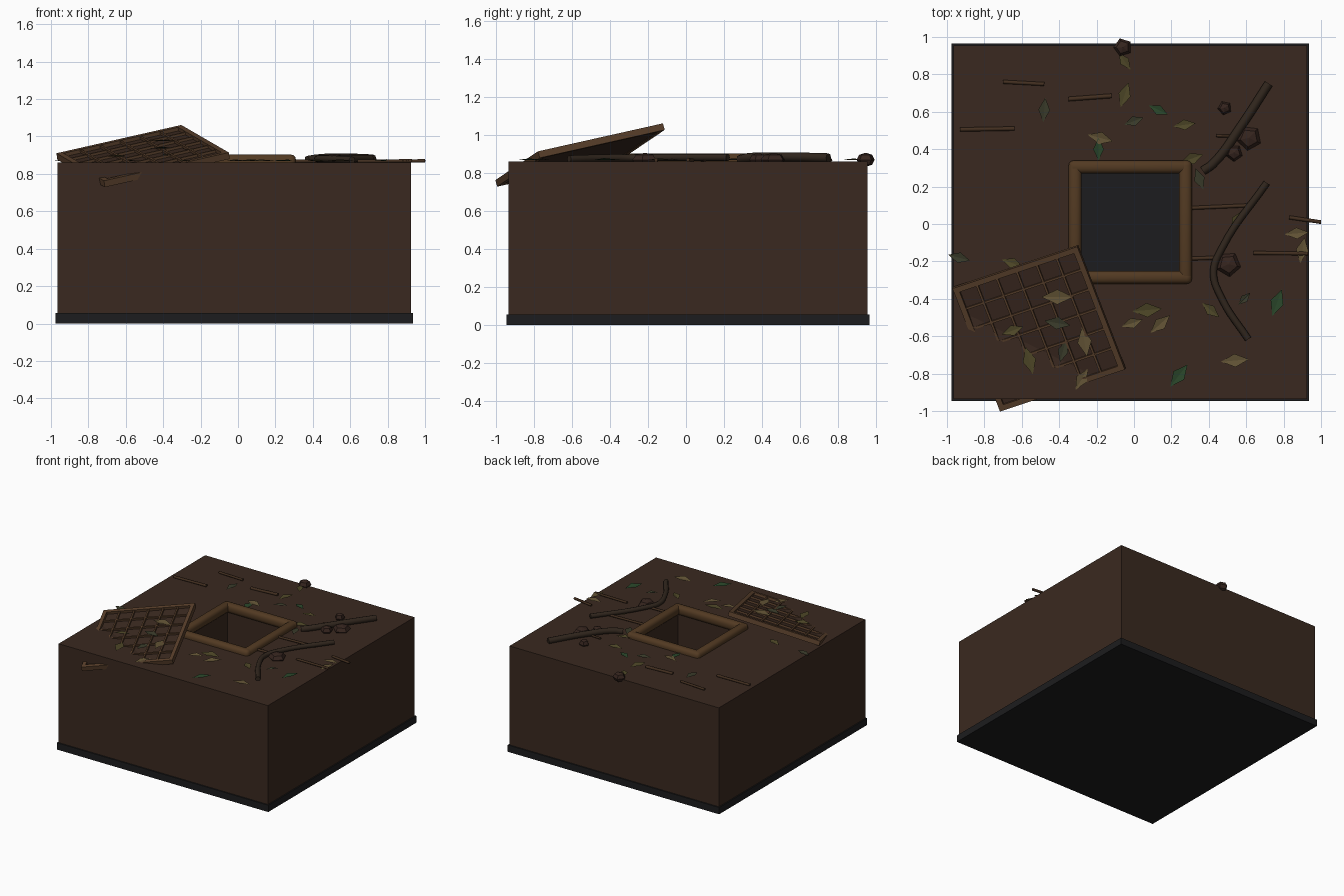
import bpy, bmesh, math, random
from mathutils import Vector, Matrix

if "Cube" in bpy.data.objects:
    bpy.data.objects.remove(bpy.data.objects["Cube"])
random.seed(4)
CX, CY, TOP = -0.02, 0.01, 0.862


def mat(name, rgb):
    m = bpy.data.materials.new(name)
    m.diffuse_color = (*rgb, 1)
    m.use_nodes = True
    m.node_tree.nodes["Principled BSDF"].inputs["Base Color"].default_value = m.diffuse_color
    return m


soil_m = mat("soil", (0.042, 0.022, 0.014))
base_m = mat("base", (0.012, 0.012, 0.013))
wood_m = mat("wood", (0.085, 0.042, 0.016))
bar_m = mat("grate_wood", (0.10, 0.05, 0.024))
root_m = mat("root", (0.030, 0.019, 0.012))
twig_m = mat("twig", (0.055, 0.028, 0.014))
stone_m = mat("stone", (0.036, 0.018, 0.013))
LEAF = {"t": mat("leaf_tan", (0.12, 0.085, 0.035)), "o": mat("leaf_olive", (0.075, 0.062, 0.02)),
        "g": mat("leaf_green", (0.022, 0.06, 0.022)), "d": mat("leaf_dark", (0.04, 0.042, 0.022))}


def finish(name, bm, m, smooth=False):
    bmesh.ops.recalc_face_normals(bm, faces=bm.faces)
    me = bpy.data.meshes.new(name)
    bm.to_mesh(me)
    bm.free()
    ob = bpy.data.objects.new(name, me)
    bpy.context.collection.objects.link(ob)
    me.materials.append(m)
    if smooth:
        for p in me.polygons:
            p.use_smooth = True
    return ob


def add_box(bm, size, loc, M=Matrix()):
    bmesh.ops.create_cube(bm, size=1, matrix=M @ Matrix.Translation(loc) @ Matrix.Diagonal((*size, 1)))


def tube(name, pts, r, m, kind='POLY', res=1):
    cu = bpy.data.curves.new(name, 'CURVE')
    cu.dimensions = '3D'
    cu.bevel_depth, cu.bevel_resolution = r, res
    cu.use_fill_caps = True
    cu.resolution_u = 6
    s = cu.splines.new(kind)
    n = len(pts)
    if kind == 'BEZIER':
        s.bezier_points.add(n - 1)
        for p, c in zip(s.bezier_points, pts):
            p.co = c
            p.handle_left_type = p.handle_right_type = 'AUTO'
    else:
        s.points.add(n - 1)
        for p, c in zip(s.points, pts):
            p.co = (*c, 1)
    cu.materials.append(m)
    ob = bpy.data.objects.new(name, cu)
    bpy.context.collection.objects.link(ob)
    return ob


# base plate
bm = bmesh.new()
add_box(bm, (1.91, 1.91, 0.055), (CX, CY, 0.0275))
finish("base_plate", bm, base_m)

# soil block with a square pit
bm = bmesh.new()
loops = []
for h, z in ((0.945, 0.05), (0.945, TOP), (0.28, TOP), (0.28, 0.05)):
    loops.append([bm.verts.new((CX + sx * h, CY + sy * h, z))
                  for sx, sy in ((-1, -1), (1, -1), (1, 1), (-1, 1))])
for k in range(4):
    a, b = loops[k], loops[(k + 1) % 4]
    for i in range(4):
        j = (i + 1) % 4
        bm.faces.new((a[i], a[j], b[j], b[i]))
finish("soil_block", bm, soil_m)

# rounded pit rim
bm = bmesh.new()
for k in range(4):
    R = Matrix.Translation((CX, CY, 0)) @ Matrix.Rotation(k * math.pi / 2, 4, 'Z')
    add_box(bm, (0.66, 0.07, 0.075), (0, -0.295, 0.866), R)
rim = finish("pit_rim", bm, wood_m, True)
bv = rim.modifiers.new("round", 'BEVEL')
bv.width, bv.segments = 0.028, 3

# tilted grate sunk into the soil: local x along the top edge, y down the slope
A, B, D = Vector((-0.945, -0.345, 0.895)), Vector((-0.305, -0.13, 1.04)), Vector((-0.71, -0.985, 0.75))
ux = (B - A).normalized()
n = ux.cross(A - D).normalized()
uy = n.cross(ux)
mid = (B + D) / 2
G = Matrix.Translation(mid) @ Matrix((ux, uy, n)).transposed().to_4x4()
bm = bmesh.new()
S = 0.345
for s in (-1, 1):
    add_box(bm, (2 * S + 0.03, 0.03, 0.036), (0, s * S, 0), G)
    add_box(bm, (0.03, 2 * S - 0.03, 0.036), (s * S, 0, 0), G)
for k in range(1, 6):
    t = -S + k * S / 3
    add_box(bm, (2 * S, 0.012, 0.014), (0, t, 0.005), G)
    add_box(bm, (0.012, 2 * S, 0.014), (t, 0, 0.007), G)
finish("grate_frame", bm, bar_m)
bm = bmesh.new()
add_box(bm, (2 * S, 2 * S, 0.012), (0, 0, -0.008), G)
finish("grate_panel", bm, soil_m)


def grate_z(x, y):
    return mid.z - (n.x * (x - mid.x) + n.y * (y - mid.y)) / n.z


# bent roots
tube("root_long", [(0.72, 0.75, 0.88), (0.57, 0.52, 0.885), (0.42, 0.32, 0.88), (0.37, 0.285, 0.872)],
     0.024, root_m, 'BEZIER', 2)
tube("root_bent", [(0.71, 0.22, 0.882), (0.47, -0.13, 0.882), (0.425, -0.26, 0.88),
                   (0.47, -0.40, 0.88), (0.61, -0.615, 0.874)], 0.019, root_m, 'BEZIER', 2)

# straight twigs
for i, (x0, y0, x1, y1, r) in enumerate((
        (-0.93, 0.505, -0.64, 0.51, 0.011), (-0.70, 0.76, -0.48, 0.748, 0.010),
        (-0.35, 0.668, -0.12, 0.685, 0.012), (0.29, 0.085, 0.63, 0.10, 0.010),
        (0.64, -0.155, 0.93, -0.158, 0.010), (0.83, 0.035, 1.0, 0.01, 0.010),
        (0.31, -0.185, 0.45, -0.18, 0.010), (0.44, 0.472, 0.56, 0.468, 0.008))):
    tube(f"twig_{i}", [(x0, y0, 0.868), (x1, y1, 0.87)], r, twig_m)

# five-sided stones
for i, (x, y, r) in enumerate(((-0.06, 0.945, 0.05), (0.485, 0.62, 0.038), (0.615, 0.46, 0.068),
                               (0.535, 0.38, 0.047), (0.505, -0.215, 0.068))):
    bm = bmesh.new()
    M = Matrix.Translation((x, y, 0.870)) @ Matrix.Rotation(math.pi / 2 + i * 0.1, 4, 'Z')
    bmesh.ops.create_uvsphere(bm, u_segments=5, v_segments=4, radius=1,
                              matrix=M @ Matrix.Diagonal((r, r, min(r, 0.037), 1)))
    finish(f"stone_{i}", bm, stone_m)


# folded diamond leaves: x, y, heading in degrees, length, colour
leaves = ((-.05, .87, 125, .11, "o"), (-.05, .69, 72, .14, "o"), (.13, .61, -25, .11, "g"),
          (0, .55, 20, .11, "d"), (.27, .53, 8, .12, "o"), (-.48, .61, 85, .13, "d"),
          (-.18, .46, -15, .14, "t"), (-.19, .40, 90, .12, "g"), (.31, .35, 20, .13, "o"),
          (.35, .24, 110, .12, "d"), (.55, .02, 60, .12, "o"), (.87, -.05, 5, .13, "t"),
          (.90, -.14, 80, .14, "t"), (.765, -.42, 70, .15, "g"), (.59, -.40, 45, .09, "d"),
          (.41, -.46, -40, .12, "o"), (.07, -.46, 5, .16, "o"), (.14, -.535, 42, .14, "t"),
          (-.01, -.53, 18, .12, "t"), (.54, -.73, 5, .15, "t"), (.24, -.81, 52, .15, "g"),
          (-.28, -.83, 60, .13, "t"), (-.265, -.63, 100, .16, "t"), (-.38, -.68, 75, .12, "d"),
          (-.56, -.73, 105, .15, "o"), (-.65, -.57, 20, .12, "o"), (-.41, -.39, 0, .17, "t"),
          (-.41, -.53, -10, .14, "d"), (-.935, -.18, -15, .12, "d"), (-.65, -.21, -20, .12, "o"))
for i, (x, y, a, L, c) in enumerate(leaves):
    bm = bmesh.new()
    w = L * 0.24
    pts = [(-L / 2, 0, 0), (0, w, 0.008), (L / 2, 0, 0.002), (0, -w, 0.008)]
    on_grate = -0.72 < x < -0.2 and -0.75 < y < -0.3
    z = max(TOP + 0.006, grate_z(x, y) + 0.02) if on_grate else TOP + 0.006
    M = Matrix.Translation((x, y, z)) @ Matrix.Rotation(math.radians(a), 4, 'Z') \
        @ Matrix.Rotation(random.uniform(-.1, .1), 4, 'X')
    v = [bm.verts.new(M @ Vector(p)) for p in pts]
    bm.faces.new((v[0], v[2], v[1]))
    bm.faces.new((v[0], v[3], v[2]))
    finish(f"leaf_{i}", bm, LEAF[c])
